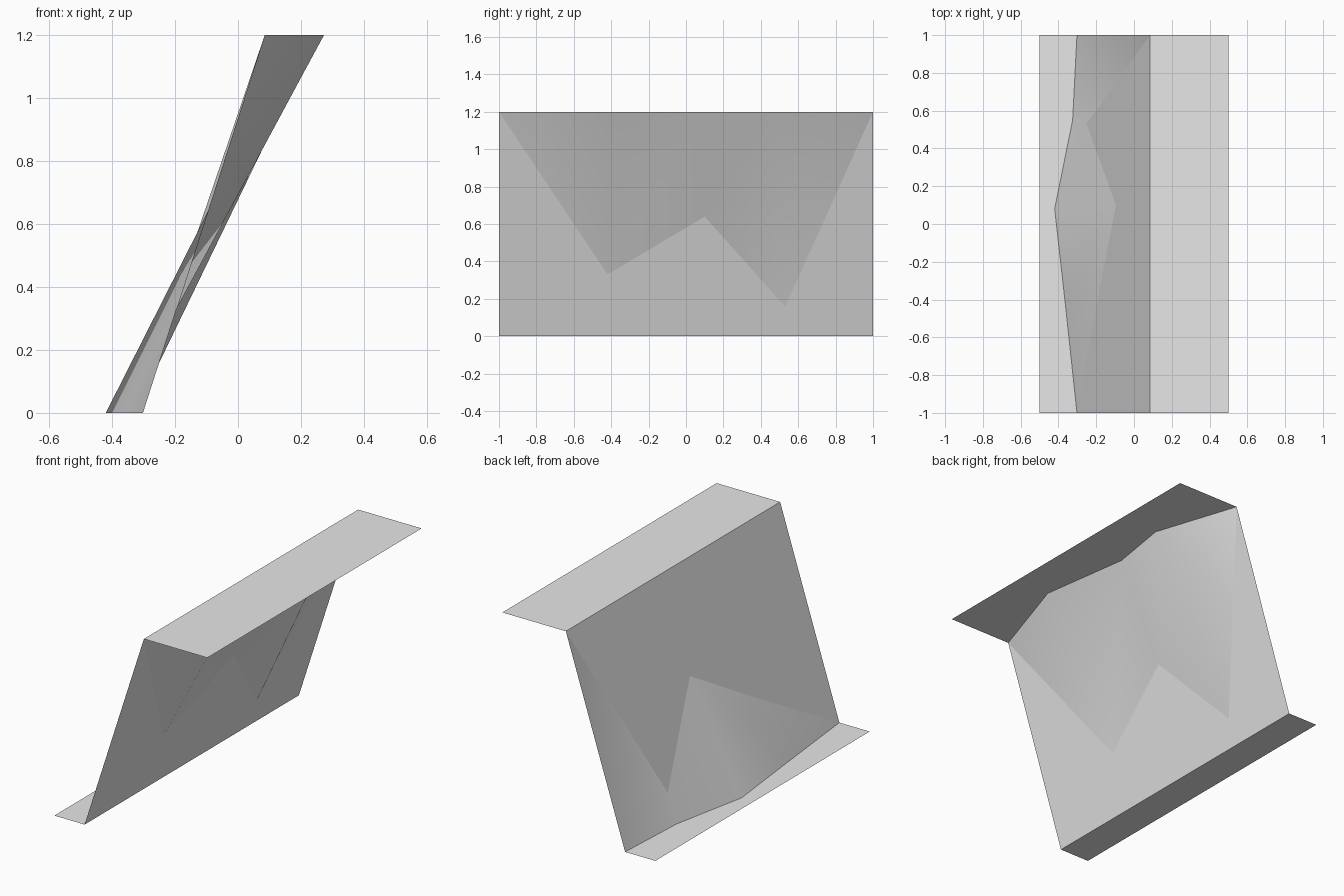
import bpy

cube = bpy.data.objects.get("Cube")
if cube:
    bpy.data.objects.remove(cube, do_unlink=True)

HEIGHT = 1.2
FOOT_X, CREST_X = -0.302, 0.085

grey = bpy.data.materials.new("light_grey")
grey.use_nodes = True
grey.diffuse_color = (0.8, 0.8, 0.8, 1)
grey.node_tree.nodes["Principled BSDF"].inputs["Base Color"].default_value = (0.8, 0.8, 0.8, 1)


def make_mesh(name, verts, faces, smooth=False):
    mesh = bpy.data.meshes.new(name)
    mesh.from_pydata(verts, [], faces)
    mesh.materials.append(grey)
    for poly in mesh.polygons:
        poly.use_smooth = smooth
    mesh.update()
    obj = bpy.data.objects.new(name, mesh)
    bpy.context.collection.objects.link(obj)
    return obj


def strip(name, x0, z0, x1, z1):
    """Flat rectangle running the full length in y."""
    return make_mesh(name, [(x0, -1, z0), (x1, -1, z1), (x1, 1, z1), (x0, 1, z0)],
                     [(0, 1, 2, 3)])


# Level ground and the plain slope between
strip("lower_ground", -0.5, 0, FOOT_X, 0)
strip("upper_ground", CREST_X, HEIGHT, 0.5, HEIGHT)
strip("flat_slope", FOOT_X, 0, CREST_X, HEIGHT)

# Jagged slope: crosses the plain slope along a zigzag fold
foot = [(FOOT_X, -1), (-0.364, -0.42), (-0.42, 0.08), (-0.325, 0.55), (FOOT_X, 1)]
fold = [(-1, HEIGHT), (-0.42, 0.33), (0.1, 0.64), (0.53, 0.157), (1, HEIGHT)]
crest = [(0.273, -0.43), (0.193, 0.12), (0.253, 0.49)]

verts = [(x, y, 0) for x, y in foot]
verts += [(FOOT_X + (CREST_X - FOOT_X) * z / HEIGHT, y, z) for y, z in fold]
verts += [(x, y, HEIGHT) for x, y in crest]

n = len(foot)
top = [n] + [2 * n + i for i in range(len(crest))] + [2 * n - 1]
faces = []
for i in range(n - 1):
    faces.append((i, i + 1, n + i + 1, n + i))
    upper = (n + i, n + i + 1, top[i + 1], top[i])
    faces.append(tuple(dict.fromkeys(upper)))  # end pieces become triangles
make_mesh("jagged_slope", verts, faces, smooth=True)
